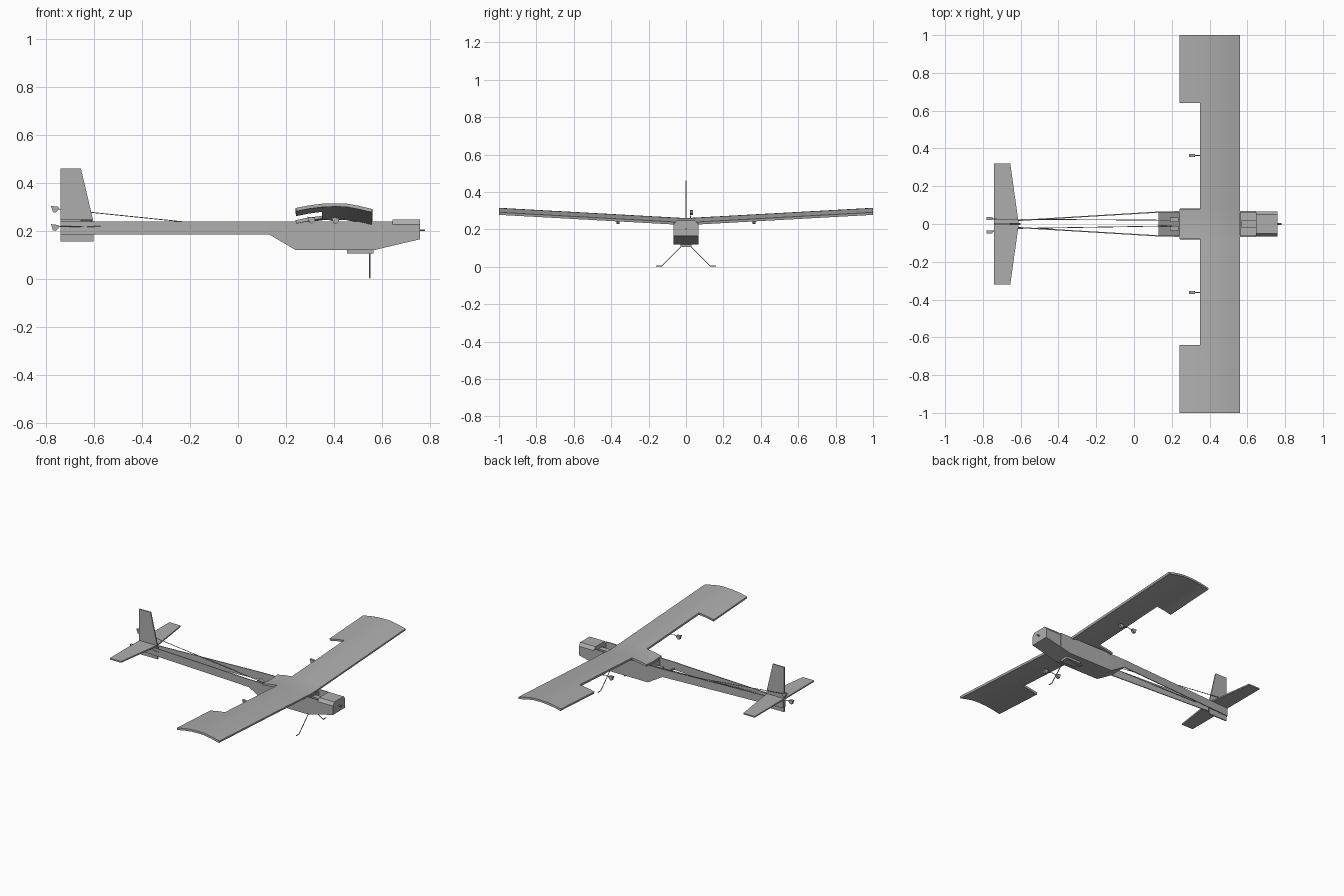
import bpy, bmesh

cube = bpy.data.objects.get("Cube")
if cube:
    bpy.data.objects.remove(cube)

grey = bpy.data.materials.new("light_grey")
grey.use_nodes = True
colour = (0.42, 0.42, 0.42, 1)
grey.diffuse_color = colour
grey.node_tree.nodes["Principled BSDF"].inputs["Base Color"].default_value = colour


def finish(name, bm):
    bmesh.ops.recalc_face_normals(bm, faces=bm.faces)
    me = bpy.data.meshes.new(name)
    bm.to_mesh(me)
    bm.free()
    me.materials.append(grey)
    ob = bpy.data.objects.new(name, me)
    bpy.context.collection.objects.link(ob)
    return ob


def loft(name, sections):
    """Closed solid through equal-length loops of points."""
    bm = bmesh.new()
    loops = [[bm.verts.new(p) for p in s] for s in sections]
    n = len(loops[0])
    for a, b in zip(loops, loops[1:]):
        for i in range(n):
            j = (i + 1) % n
            bm.faces.new((a[i], a[j], b[j], b[i]))
    bm.faces.new(loops[0])
    bm.faces.new(loops[-1])
    return finish(name, bm)


def box(name, x0, x1, y0, y1, z0, z1):
    return loft(name, [[(x, y0, z0), (x, y1, z0), (x, y1, z1), (x, y0, z1)]
                       for x in (x0, x1)])


def wire(name, points, radius=0.002):
    cu = bpy.data.curves.new(name, "CURVE")
    cu.dimensions = "3D"
    cu.bevel_depth = radius
    cu.bevel_resolution = 1
    cu.use_fill_caps = True
    sp = cu.splines.new("POLY")
    sp.points.add(len(points) - 1)
    for p, co in zip(sp.points, points):
        p.co = (*co, 1)
    cu.materials.append(grey)
    ob = bpy.data.objects.new(name, cu)
    bpy.context.collection.objects.link(ob)


# Fuselage stations: x, top, bottom, half width
stations = [(-0.74, 0.238, 0.185, 0.014), (0.13, 0.238, 0.185, 0.066),
            (0.24, 0.238, 0.12, 0.068), (0.57, 0.238, 0.12, 0.068),
            (0.645, 0.238, 0.138, 0.068)]
skin = 0.006
for s, side in ((1, "left"), (-1, "right")):
    loft("fuselage_side_" + side,
         [[(x, s * h, b), (x, s * h, t), (x, s * (h - skin), t), (x, s * (h - skin), b)]
          for x, t, b, h in stations])
loft("fuselage_floor",
     [[(x, -h, b), (x, h, b), (x, h, b + 0.012), (x, -h, b + 0.012)]
      for x, t, b, h in stations[1:]])

# Solid nose with chamfered hatch on top
loft("nose", [[(x, -0.066, b), (x, 0.066, b), (x, 0.066, 0.226), (x, 0.05, 0.247),
               (x, -0.05, 0.247), (x, -0.066, 0.226)]
              for x, b in ((0.645, 0.138), (0.76, 0.165))])
wire("motor_shaft", [(0.75, 0, 0.203), (0.78, 0, 0.203)], 0.004)

# Inner formers and equipment
for i, x in enumerate((0.24, 0.56)):
    box("former_%d" % i, x, x + 0.006, -0.063, 0.063, 0.125, 0.225)
box("battery", 0.57, 0.645, -0.018, 0.018, 0.14, 0.22)
for s, side in ((1, "left"), (-1, "right")):
    box("tail_servo_" + side, 0.19, 0.235, s * 0.022 - 0.012, s * 0.022 + 0.012, 0.15, 0.2)

# Wing: cambered sheet with open aileron bays
camber = [(0.24, 0.240), (0.295, 0.251), (0.35, 0.258), (0.40, 0.260),
          (0.45, 0.259), (0.505, 0.249), (0.56, 0.236)]
ribs = [-1, -0.64, -0.08, 0, 0.08, 0.64, 1]
bm = bmesh.new()
grid = [[bm.verts.new((x, y, z + 0.055 * abs(y))) for x, z in camber] for y in ribs]
for r in range(len(ribs) - 1):
    for c in range(len(camber) - 1):
        if r in (1, 4) and c < 2:
            continue
        bm.faces.new((grid[r][c], grid[r][c + 1], grid[r + 1][c + 1], grid[r + 1][c]))
bmesh.ops.delete(bm, geom=[v for v in bm.verts if not v.link_faces], context="VERTS")
wing = finish("wing", bm)
if wing.data.polygons[0].normal.z < 0:
    wing.data.flip_normals()
mod = wing.modifiers.new("thickness", "SOLIDIFY")
mod.thickness = 0.014
mod.offset = -1
bpy.ops.object.select_all(action="DESELECT")
wing.select_set(True)
bpy.context.view_layer.objects.active = wing
bpy.ops.object.modifier_apply(modifier="thickness")
bpy.ops.object.shade_smooth_by_angle(angle=0.4)

# Tail surfaces
fin = [(-0.74, 0.155), (-0.602, 0.155), (-0.602, 0.235), (-0.655, 0.46), (-0.74, 0.46)]
loft("fin", [[(x, y, z) for x, z in fin] for y in (-0.004, 0.004)])
half = [(-0.61, 0), (-0.655, 0.32), (-0.74, 0.32)]
outline = half + [(x, -y) for x, y in reversed(half) if y]
loft("tailplane", [[(x, y, z) for x, y in outline] for z in (0.238, 0.247)])


def horn(name, x, y, z):
    """Small cranked control horn."""
    shape = [(0, 0.012), (0.032, 0.008), (0.032, -0.004), (0.02, -0.016), (0.008, -0.014)]
    loft(name, [[(x + a, y + d, z + b) for a, b in shape] for d in (-0.008, 0.008)])


# Control horns and pushrods
horn("rudder_horn", -0.78, 0.03, 0.292)
wire("rudder_pushrod", [(-0.76, 0.026, 0.292), (0.2, 0.02, 0.194)])
horn("elevator_horn", -0.78, -0.042, 0.216)
wire("elevator_pushrod", [(-0.77, -0.04, 0.217), (-0.64, -0.024, 0.219), (0.2, -0.01, 0.2)])
for s, side in ((1, "left"), (-1, "right")):
    y = s * 0.363
    horn("aileron_horn_" + side, 0.29, y, 0.247)
    horn("aileron_servo_" + side, 0.39, y, 0.245)
    wire("aileron_pushrod_" + side, [(0.3, y, 0.243), (0.35, y, 0.252), (0.41, y, 0.24)])

# Landing gear
box("gear_mount", 0.455, 0.565, -0.03, 0.03, 0.105, 0.121)
wire("landing_gear", [(0.55, -0.16, 0.004), (0.55, -0.13, 0.004), (0.55, -0.025, 0.108),
                      (0.55, 0.025, 0.108), (0.55, 0.13, 0.004), (0.55, 0.16, 0.004)], 0.003)
